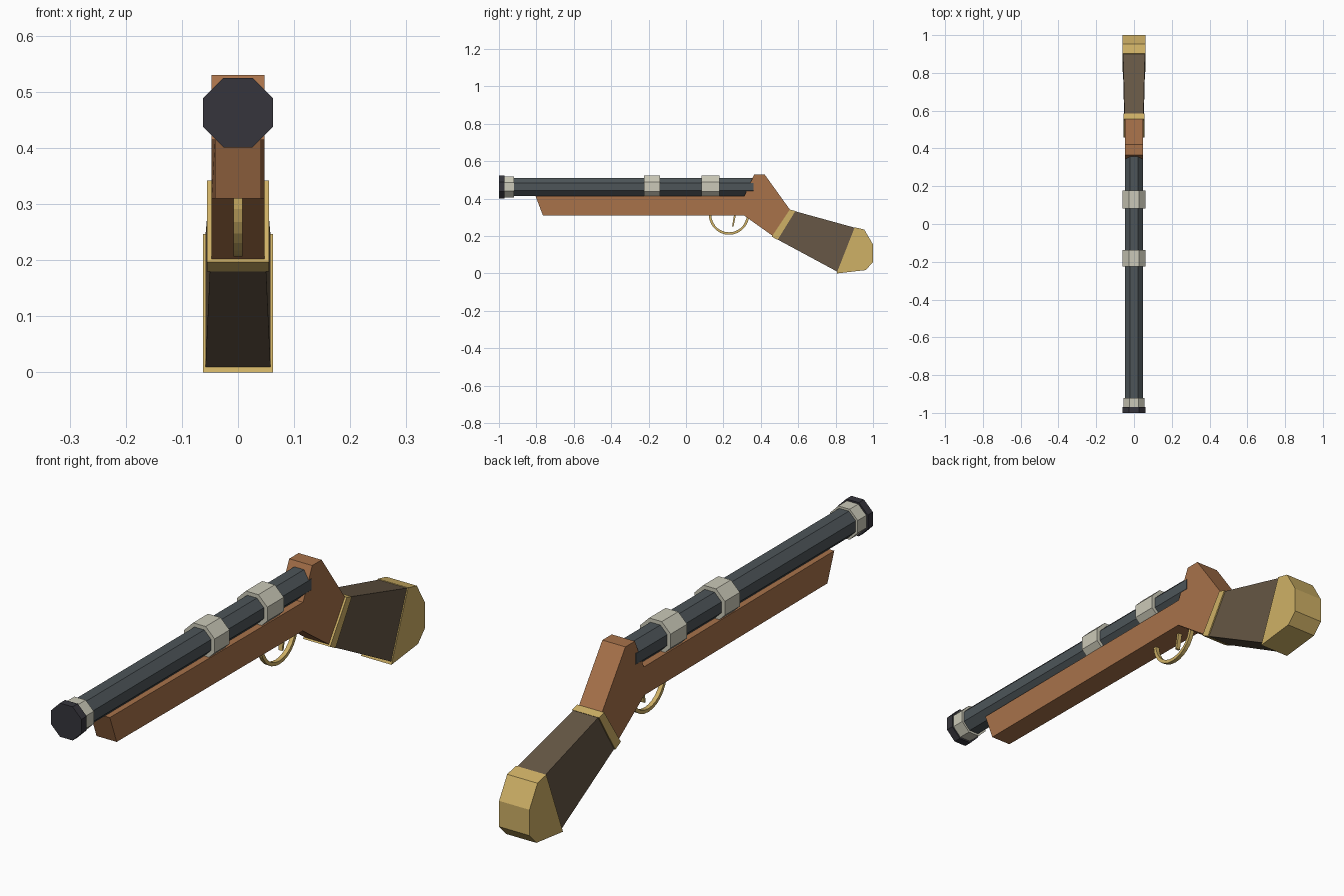
import bpy, bmesh, math
from mathutils import Vector

cube = bpy.data.objects.get("Cube")
if cube:
    bpy.data.objects.remove(cube, do_unlink=True)


def material(name, *srgb):
    lin = [((c / 255 + 0.055) / 1.055) ** 2.4 for c in srgb] + [1]
    m = bpy.data.materials.new(name)
    m.use_nodes = True
    m.diffuse_color = lin
    m.node_tree.nodes["Principled BSDF"].inputs["Base Color"].default_value = lin
    return m


wood = material("warm wood", 168, 114, 74)
grip_brown = material("dark brown grip", 102, 87, 69)
brass = material("brass", 207, 177, 102)
steel = material("slate steel", 77, 85, 89)
black = material("black iron", 54, 53, 60)
pale = material("pale metal", 203, 201, 184)


def finish(name, bm, mat):
    bmesh.ops.recalc_face_normals(bm, faces=bm.faces)
    mesh = bpy.data.meshes.new(name)
    bm.to_mesh(mesh)
    bm.free()
    mesh.materials.append(mat)
    obj = bpy.data.objects.new(name, mesh)
    bpy.context.collection.objects.link(obj)
    return obj


def slab(name, profile, half_width, mat):
    """Side profile of (y, z) points, widened in x; half_width depends on y."""
    bm = bmesh.new()
    left, right = ([bm.verts.new((s * half_width(y), y, z)) for y, z in profile]
                   for s in (1, -1))
    bm.faces.new(left)
    bm.faces.new(right[::-1])
    n = len(profile)
    for i in range(n):
        j = (i + 1) % n
        bm.faces.new((left[i], right[i], right[j], left[j]))
    return finish(name, bm, mat)


def octagon(name, y0, y1, half, mat, z=0.463):
    """Octagonal prism along y, with flat sides up and sideways."""
    r = half / math.cos(math.pi / 8)
    ring = [(math.cos(a), math.sin(a)) for a in
            (math.pi / 8 + i * math.pi / 4 for i in range(8))]
    bm = bmesh.new()
    front, back = ([bm.verts.new((r * c, y, z + r * s)) for c, s in ring]
                   for y in (y0, y1))
    bm.faces.new(front)
    bm.faces.new(back[::-1])
    for i in range(8):
        j = (i + 1) % 8
        bm.faces.new((front[i], back[i], back[j], front[j]))
    return finish(name, bm, mat)


# Wooden stock, slightly narrower at the front
slab("stock", [(-0.805, 0.415), (-0.765, 0.31), (0.31, 0.31), (0.465, 0.2),
               (0.555, 0.342), (0.42, 0.53), (0.365, 0.53), (0.312, 0.415)],
     lambda y: 0.041 if y < 0 else 0.047, wood)

# Grip with brass collar and butt cap
slab("grip_collar", [(0.458, 0.197), (0.555, 0.342), (0.585, 0.334), (0.49, 0.18)],
     lambda y: 0.055, brass)
slab("grip", [(0.485, 0.184), (0.578, 0.334), (0.905, 0.244), (0.81, 0.009)],
     lambda y: 0.05 if y < 0.7 else 0.058, grip_brown)
slab("butt_cap", [(0.805, 0.0), (0.902, 0.247), (0.953, 0.235), (1.0, 0.155),
                  (1.0, 0.06), (0.96, 0.018)], lambda y: 0.062, brass)

# Barrel, muzzle and barrel bands
octagon("barrel", -0.98, 0.36, 0.048, steel)
octagon("muzzle_cap", -1.0, -0.97, 0.062, black)
octagon("muzzle_ring", -0.972, -0.92, 0.056, pale)
octagon("front_band", -0.225, -0.138, 0.062, pale)
octagon("rear_band", 0.082, 0.178, 0.062, pale)

# Trigger guard: half ring below the stock
outer, inner, steps = 0.108, 0.095, 14
arc = [math.pi + math.pi * i / steps for i in range(steps + 1)]
guard = [(0.23 + outer * math.cos(a), 0.315 + outer * math.sin(a)) for a in arc]
guard += [(0.23 + inner * math.cos(a), 0.315 + inner * math.sin(a)) for a in reversed(arc)]
slab("trigger_guard", guard, lambda y: 0.008, brass)

# Trigger
slab("trigger", [(0.257, 0.315), (0.246, 0.25), (0.254, 0.25), (0.267, 0.315)],
     lambda y: 0.008, brass)
